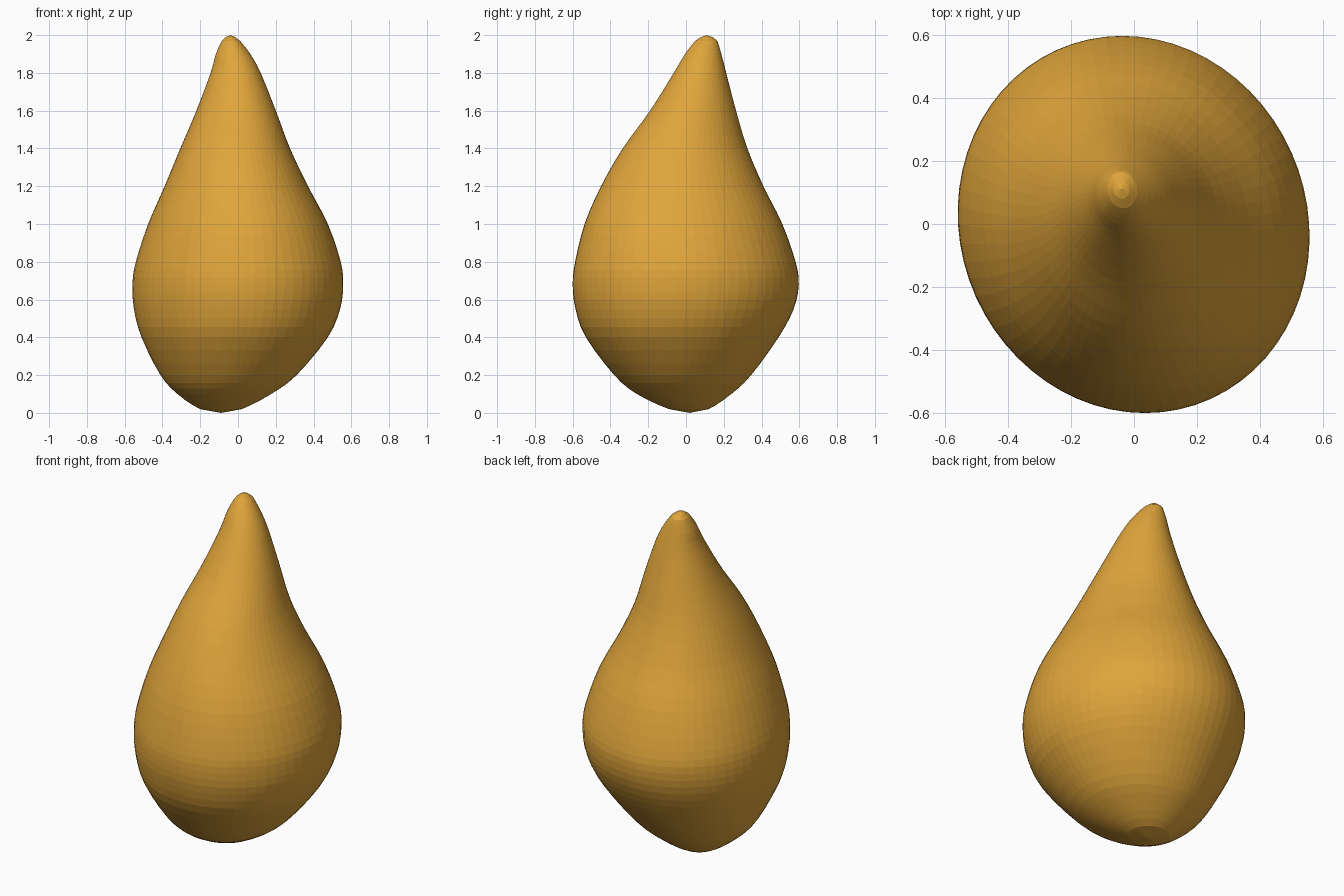
import bpy, bmesh, math

if "Cube" in bpy.data.objects:
    bpy.data.objects.remove(bpy.data.objects["Cube"])

SEGMENTS = 64
SHEAR = -0.06   # slight skew of each cross-section

# Body sections: height, left, right, front, back
sections = [
    (0.000, -0.09, -0.09, 0.02, 0.02),
    (0.020, -0.20, 0.02, -0.09, 0.12),
    (0.100, -0.32, 0.175, -0.26, 0.24),
    (0.200, -0.41, 0.31, -0.38, 0.345),
    (0.400, -0.51, 0.475, -0.53, 0.49),
    (0.550, -0.55, 0.54, -0.585, 0.57),
    (0.680, -0.558, 0.556, -0.60, 0.597),
    (0.800, -0.54, 0.543, -0.587, 0.58),
    (1.000, -0.475, 0.475, -0.537, 0.51),
    (1.200, -0.388, 0.37, -0.45, 0.41),
    (1.400, -0.305, 0.275, -0.335, 0.325),
    (1.600, -0.22, 0.20, -0.19, 0.265),
    (1.800, -0.145, 0.12, -0.065, 0.213),
    (1.900, -0.117, 0.065, -0.005, 0.187),
    (1.970, -0.085, 0.01, 0.05, 0.165),
    (1.990, -0.065, -0.015, 0.08, 0.14),
    (2.000, -0.04, -0.04, 0.11, 0.11),
]


def spline(a, b, c, d, t):
    return tuple(0.5 * (2 * q + (r - p) * t + (2 * p - 5 * q + 4 * r - s) * t * t
                        + (3 * q - p - 3 * r + s) * t ** 3)
                 for p, q, r, s in zip(a, b, c, d))


# Smooth the sections into closely spaced rings
rings = []
last = len(sections) - 1
for i in range(last):
    keys = [sections[max(0, min(last, i + k))] for k in (-1, 0, 1, 2)]
    steps = 1 if i in (0, last - 2, last - 1) else 3
    for s in range(steps):
        rings.append(spline(*keys, s / steps))
rings = rings[1:]

# Leaning pear-shaped body
bm = bmesh.new()
loops = []
for z, x0, x1, y0, y1 in rings:
    cx, cy, rx, ry = (x0 + x1) / 2, (y0 + y1) / 2, (x1 - x0) / 2, (y1 - y0) / 2
    loop = []
    for k in range(SEGMENTS):
        a = math.tau * k / SEGMENTS
        dy = ry * math.sin(a)
        loop.append(bm.verts.new((cx + rx * math.cos(a) + SHEAR * dy, cy + dy, z)))
    loops.append(loop)

for lower, upper in zip(loops, loops[1:]):
    for k in range(SEGMENTS):
        n = (k + 1) % SEGMENTS
        bm.faces.new((lower[k], lower[n], upper[n], upper[k]))

# Close the base and the tip
for loop, (z, x, _, y, _) in ((loops[0], sections[0]), (loops[-1], sections[-1])):
    pole = bm.verts.new((x, y, z))
    for k in range(SEGMENTS):
        bm.faces.new((loop[k], loop[(k + 1) % SEGMENTS], pole))
bmesh.ops.recalc_face_normals(bm, faces=bm.faces)

mesh = bpy.data.meshes.new("pear_body")
bm.to_mesh(mesh)
bm.free()
body = bpy.data.objects.new("pear_body", mesh)
bpy.context.collection.objects.link(body)

# Golden skin
skin = bpy.data.materials.new("golden_skin")
skin.diffuse_color = (0.74, 0.375, 0.043, 1)
skin.use_nodes = True
skin.node_tree.nodes["Principled BSDF"].inputs["Base Color"].default_value = skin.diffuse_color
mesh.materials.append(skin)
